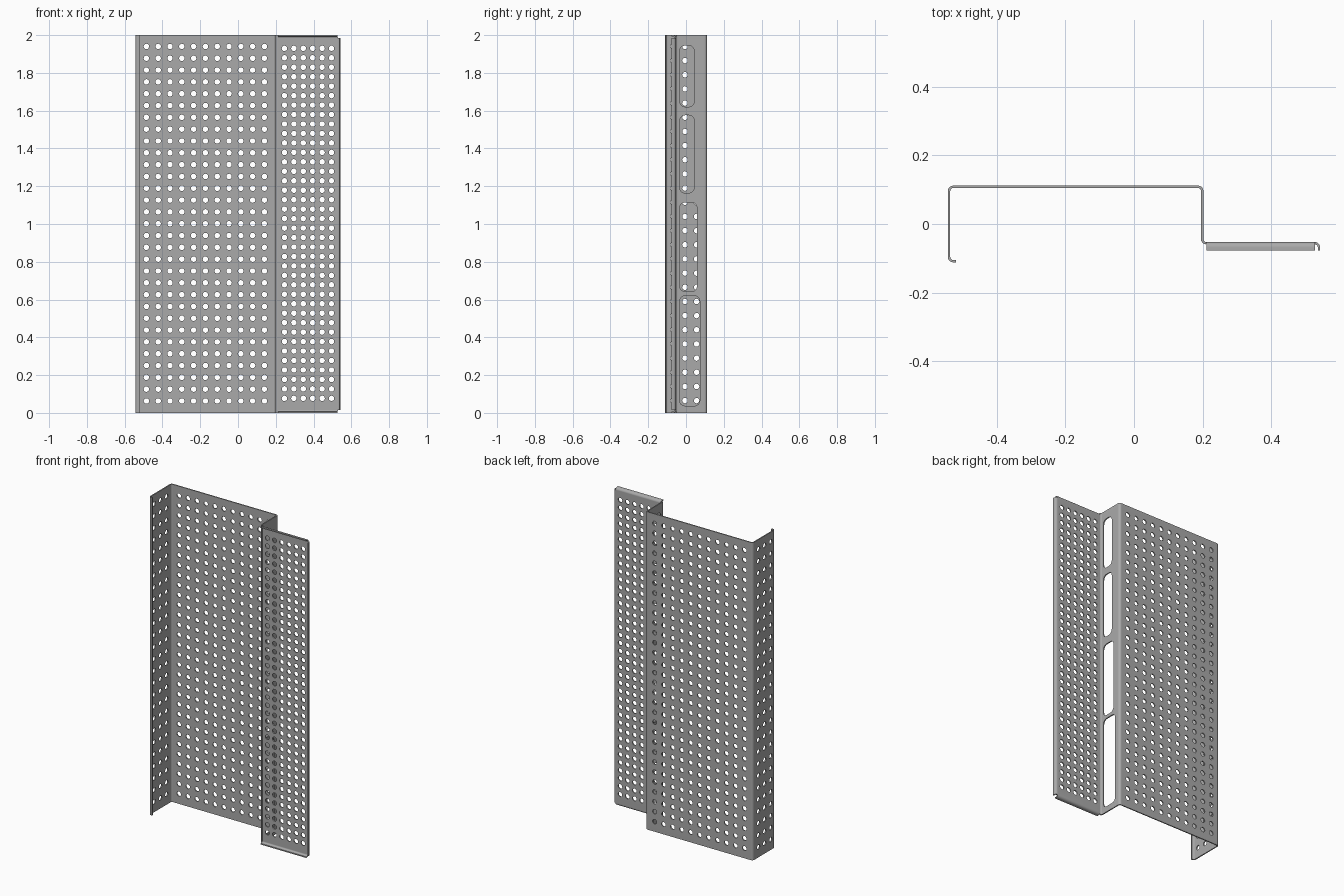
import bpy, bmesh, math
from mathutils import Vector

if "Cube" in bpy.data.objects:
    bpy.data.objects.remove(bpy.data.objects["Cube"])

SHEET = 0.007      # sheet thickness
BEND = 0.012       # bend radius at mid-thickness
HOLE = 0.0145      # perforation radius

steel = bpy.data.materials.new("grey_steel")
steel.use_nodes = True
steel.diffuse_color = (0.40, 0.40, 0.40, 1)
steel.node_tree.nodes["Principled BSDF"].inputs["Base Color"].default_value = (0.40, 0.40, 0.40, 1)


class Sheet:
    """Collects welded faces of one bent sheet and thickens them."""

    def __init__(self):
        self.bm = bmesh.new()
        self.cache = {}

    def face(self, points):
        verts = []
        for p in points:
            key = tuple(round(c, 5) for c in p)
            if key not in self.cache:
                self.cache[key] = self.bm.verts.new(p)
            if self.cache[key] not in verts:
                verts.append(self.cache[key])
        self.bm.faces.new(verts)

    def strip(self, profile, low, high, place):
        for a, b in zip(profile, profile[1:]):
            self.face([place(a, low), place(b, low), place(b, high), place(a, high)])

    def panel(self, place, u, v, us, vs, hole):
        """Flat panel with a grid of holed cells and mitred solid margins."""
        for i in range(len(us) - 1):
            for j in range(len(vs) - 1):
                corners = [(us[i], vs[j]), (us[i + 1], vs[j]),
                           (us[i + 1], vs[j + 1]), (us[i], vs[j + 1])]
                arcs = rounded_outline(*hole(i, j))
                for k in range(4):
                    n = (k + 1) % 4
                    rim = arcs[k][2:] + arcs[n][:3]
                    loop = [corners[k], corners[n]] + rim[::-1]
                    self.face([place(*p) for p in loop])
        outer = [(u[0], v[0]), (u[1], v[0]), (u[1], v[1]), (u[0], v[1])]
        inner = [[(a, vs[0]) for a in us], [(us[-1], b) for b in vs],
                 [(a, vs[-1]) for a in us[::-1]], [(us[0], b) for b in vs[::-1]]]
        for k in range(4):
            loop = [outer[k], outer[(k + 1) % 4]] + inner[k][::-1]
            self.face([place(*p) for p in loop])

    def finish(self, name):
        bmesh.ops.recalc_face_normals(self.bm, faces=self.bm.faces[:])
        mesh = bpy.data.meshes.new(name)
        self.bm.to_mesh(mesh)
        self.bm.free()
        mesh.materials.append(steel)
        ob = bpy.data.objects.new(name, mesh)
        bpy.context.collection.objects.link(ob)
        solid = ob.modifiers.new("thickness", 'SOLIDIFY')
        solid.thickness = SHEET
        solid.offset = 0
        bpy.ops.object.select_all(action='DESELECT')
        ob.select_set(True)
        bpy.context.view_layer.objects.active = ob
        bpy.ops.object.modifier_apply(modifier=solid.name)
        bpy.ops.object.shade_smooth_by_angle(angle=math.radians(30))
        weighted = ob.modifiers.new("flat_face_normals", 'WEIGHTED_NORMAL')
        weighted.keep_sharp = True


def rounded_outline(cu, cv, hw, hh, r):
    """Four corner arcs of a rounded rectangle; a circle when r fills it."""
    arcs = []
    for k, (su, sv) in enumerate([(-1, -1), (1, -1), (1, 1), (-1, 1)]):
        angles = [math.radians(180 + 90 * k + 22.5 * s) for s in range(5)]
        arcs.append([(cu + su * (hw - r) + r * math.cos(a),
                      cv + sv * (hh - r) + r * math.sin(a)) for a in angles])
    return arcs


def bend(corner, d_in, d_out):
    """Quarter-circle points rounding a right-angle fold."""
    p, a, b = Vector(corner), Vector(d_in), Vector(d_out)
    centre = p + BEND * (b - a)
    turns = [math.radians(18 * s) for s in range(6)]
    return [centre + BEND * (a * math.sin(t) - b * math.cos(t)) for t in turns]


def spread(first, last, count):
    return [first + (last - first) * i / (count - 1) for i in range(count)]


def edges(centres, pad=0.022):
    mids = [(a + b) / 2 for a, b in zip(centres, centres[1:])]
    return [centres[0] - pad] + mids + [centres[-1] + pad]


def perforate(sheet, place, u, v, cols, rows):
    sheet.panel(place, u, v, edges(cols), edges(rows),
                lambda i, j: (cols[i], rows[j], HOLE, HOLE, HOLE))


def upright(p, z):
    return (p[0], p[1], z)


# Fold positions of the sheet's middle surface
LEFT, STEP, RIGHT = -0.540, 0.199, 0.540
BACK, FRONT, SIDE = 0.1085, -0.1085, -0.056
X, Y = Vector((1, 0)), Vector((0, 1))
FULL = (0, 2)

# Channel: front lip, outer wall, back and slotted step wall
channel = Sheet()
lip = [Vector((-0.52, FRONT))] + bend((LEFT, FRONT), -X, Y)
channel.strip(lip, *FULL, upright)
perforate(channel, lambda u, v: (LEFT, u, v), (FRONT + BEND, BACK - BEND), FULL,
          spread(-0.067, 0.056, 3), spread(0.065, 1.94, 26))
channel.strip(bend((LEFT, BACK), Y, X), *FULL, upright)
perforate(channel, lambda u, v: (u, BACK, v), (LEFT + BEND, STEP - BEND), FULL,
          spread(-0.485, 0.14, 11), spread(0.063, 1.94, 31))
channel.strip(bend((STEP, BACK), X, -Y), *FULL, upright)

# Slots: rear edge, bottom, top
slots = [(0.073, 0.037, 0.62), (0.058, 0.642, 1.114),
         (0.043, 1.164, 1.576), (0.043, 1.62, 1.945)]
slot_front = -0.033


def slot(i, j):
    rear, low, high = slots[j]
    return ((rear + slot_front) / 2, (low + high) / 2,
            (rear - slot_front) / 2, (high - low) / 2, 0.028)


channel.panel(lambda u, v: (STEP, u, v), (SIDE + BEND, BACK - BEND), FULL,
              [-0.038, 0.085], [0.025, 0.631, 1.139, 1.598, 1.96], slot)
channel.strip(bend((STEP, SIDE), -Y, X), *FULL, upright)
channel.finish("channel")

# Side panel with folded edges on three sides
side = Sheet()
TOP = 2 - SHEET / 2
LOW = SHEET / 2
span_x = (STEP + BEND, RIGHT - BEND)
span_z = (LOW + BEND, TOP - BEND)
perforate(side, lambda u, v: (u, SIDE, v), span_x, span_z,
          spread(0.246, 0.495, 6), spread(0.077, 1.93, 38))
lip_end = -0.077
side.strip(bend((RIGHT, SIDE), X, -Y) + [Vector((RIGHT, lip_end))], *span_z, upright)
for z, up in ((TOP, Y), (LOW, -Y)):
    flange = bend((SIDE, z), up, -X) + [Vector((lip_end, z))]
    side.strip(flange, *span_x, lambda p, x: (x, p[0], p[1]))
side.finish("side_panel")
